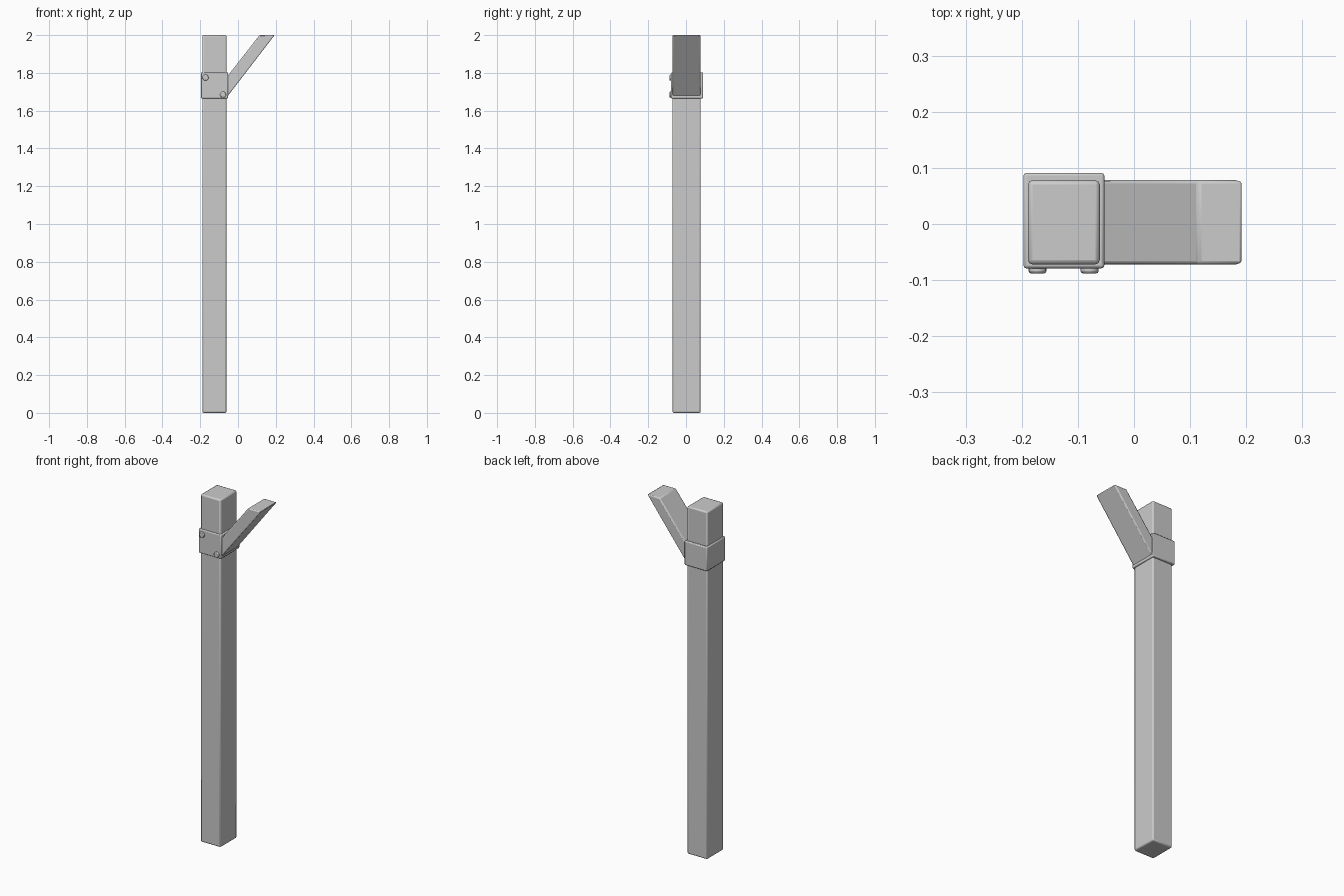
import bpy, bmesh, math
from mathutils import Matrix

if "Cube" in bpy.data.objects:
    bpy.data.objects.remove(bpy.data.objects["Cube"])


def finish(name, bm, bevel, segments=2):
    bmesh.ops.recalc_face_normals(bm, faces=bm.faces[:])
    mesh = bpy.data.meshes.new(name)
    bm.to_mesh(mesh)
    bm.free()
    obj = bpy.data.objects.new(name, mesh)
    bpy.context.collection.objects.link(obj)
    mod = obj.modifiers.new("rounded_edges", "BEVEL")
    mod.width = bevel
    mod.segments = segments
    mod.limit_method = "ANGLE"
    bpy.ops.object.select_all(action="DESELECT")
    obj.select_set(True)
    bpy.context.view_layer.objects.active = obj
    bpy.ops.object.shade_smooth_by_angle(angle=math.radians(35))
    return obj


def extruded(name, profile, y0, y1, bevel):
    """Extrude an x-z profile from y0 to y1."""
    bm = bmesh.new()
    face = bm.faces.new([bm.verts.new((x, y0, z)) for x, z in profile])
    out = bmesh.ops.extrude_face_region(bm, geom=[face])
    verts = [v for v in out["geom"] if isinstance(v, bmesh.types.BMVert)]
    bmesh.ops.translate(bm, verts=verts, vec=(0, y1 - y0, 0))
    return finish(name, bm, bevel)


def rect(x0, x1, z0, z1):
    return [(x0, z0), (x1, z0), (x1, z1), (x0, z1)]


# Upright post
extruded("post", rect(-0.189, -0.061, 0.0, 2.0), -0.072, 0.078, 0.008)

# Collar wrapped round the post
extruded("collar", rect(-0.197, -0.053, 1.665, 1.803), -0.079, 0.091, 0.005)

# Slanted brace with a level top and a plumb cut against the post
extruded("brace", [(-0.064, 1.665), (0.194, 2.0), (0.114, 2.0), (-0.064, 1.772)],
         -0.072, 0.078, 0.006)

# Two bolt heads on the collar front
for i, (x, z) in enumerate([(-0.172, 1.775), (-0.079, 1.685)]):
    bm = bmesh.new()
    bmesh.ops.create_cone(bm, cap_ends=True, segments=16, radius1=0.016,
                          radius2=0.016, depth=0.014,
                          matrix=Matrix.Translation((x, -0.081, z))
                          @ Matrix.Rotation(math.radians(90), 4, "X"))
    finish(f"bolt_head_{i + 1}", bm, 0.004)
